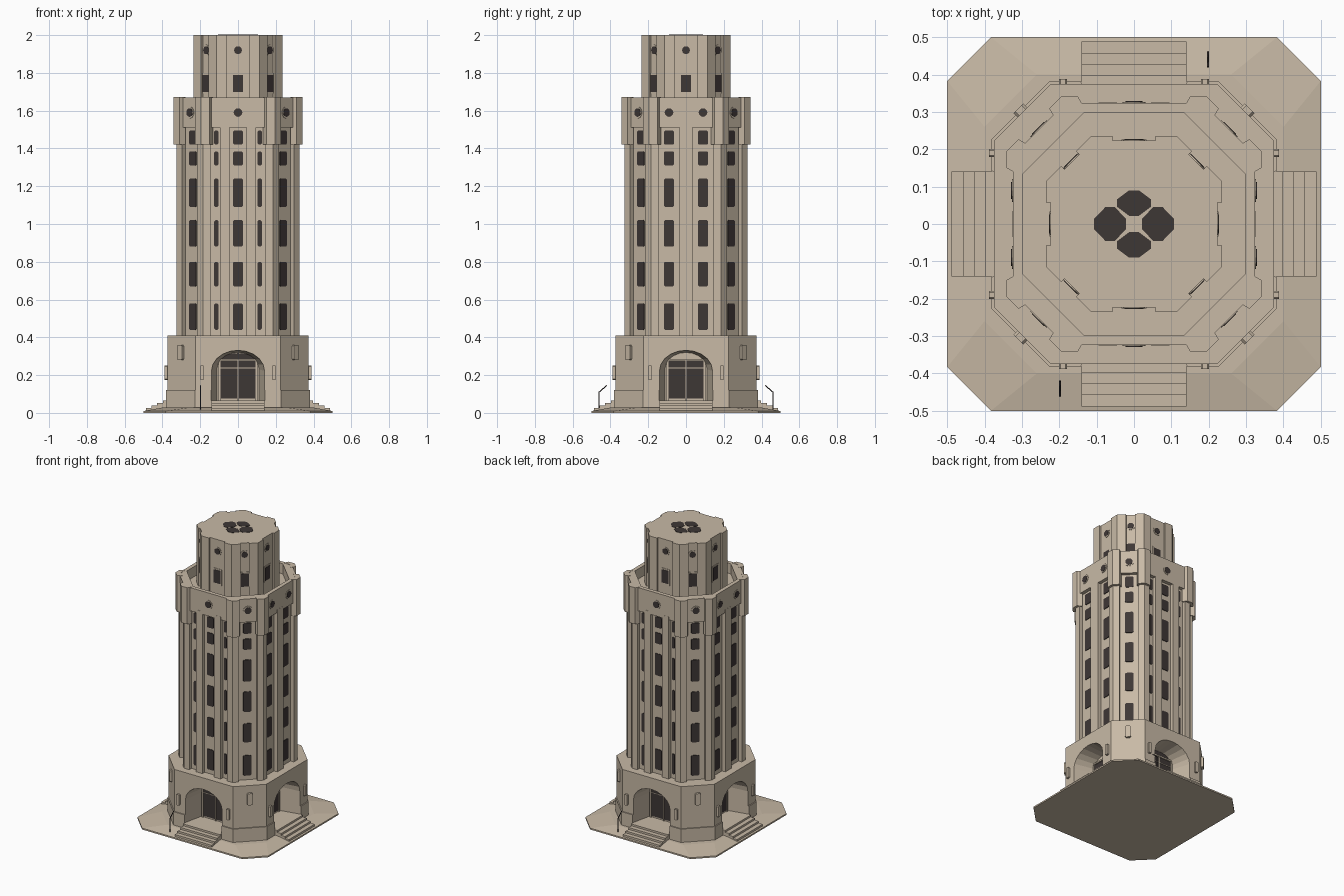
import bpy, bmesh, math
from mathutils import Vector

if "Cube" in bpy.data.objects:
    bpy.data.objects.remove(bpy.data.objects["Cube"])


def material(name, rgb):
    m = bpy.data.materials.new(name)
    m.diffuse_color = (*rgb, 1)
    m.use_nodes = True
    m.node_tree.nodes["Principled BSDF"].inputs["Base Color"].default_value = m.diffuse_color
    return m


STONE = material("warm_stone", (0.58, 0.49, 0.38))
DARK = material("dark_glass", (0.048, 0.038, 0.036))


def finish(name, bm, mat):
    bmesh.ops.recalc_face_normals(bm, faces=bm.faces)
    me = bpy.data.meshes.new(name)
    bm.to_mesh(me)
    bm.free()
    me.materials.append(mat)
    ob = bpy.data.objects.new(name, me)
    bpy.context.collection.objects.link(ob)
    return ob


def loft(bm, a, b):
    """Closed solid between two point loops of equal length."""
    va, vb = [bm.verts.new(p) for p in a], [bm.verts.new(p) for p in b]
    n = len(va)
    for i in range(n):
        j = (i + 1) % n
        bm.faces.new((va[i], va[j], vb[j], vb[i]))
    bm.faces.new(va[::-1])
    bm.faces.new(vb)


def prism(bm, outline, z0, z1):
    loft(bm, [(x, y, z0) for x, y in outline], [(x, y, z1) for x, y in outline])


def octagon(a, c):
    """a = distance of the square sides, c = half length of those sides."""
    return [(c, -a), (a, -c), (a, c), (c, a), (-c, a), (-a, c), (-a, -c), (-c, -a)]


def piered(outline, w, d):
    """Octagon whose edges are set back by d between corner piers of width w."""
    out = []
    for i, p in enumerate(outline):
        p, q = Vector(p), Vector(outline[(i + 1) % len(outline)])
        u = (q - p).normalized()
        n = Vector((u.y, -u.x)) * d
        out += [p, p + u * w, p + u * w - n, q - u * w - n, q - u * w]
    return [tuple(v) for v in out]


def on_face(k, r, t, z):
    """Point on wall k (0 = front, 45 degree steps), distance r, sideways t."""
    a = k * math.pi / 4
    return (r * math.sin(a) + t * math.cos(a), -r * math.cos(a) + t * math.sin(a), z)


def slab(bm, k, shape, r0, r1):
    loft(bm, [on_face(k, r0, t, z) for t, z in shape], [on_face(k, r1, t, z) for t, z in shape])


def rect(t, z0, z1, hw, cut=0.0):
    if not cut:
        return [(t - hw, z0), (t + hw, z0), (t + hw, z1), (t - hw, z1)]
    c = cut
    return [(t - hw + c, z0), (t + hw - c, z0), (t + hw, z0 + c), (t + hw, z1 - c),
            (t + hw - c, z1), (t - hw + c, z1), (t - hw, z1 - c), (t - hw, z0 + c)]


def disc(t, z, r):
    return [(t + r * math.cos(i * math.pi / 6), z + r * math.sin(i * math.pi / 6)) for i in range(12)]


def arch(hw, z0, spring, top):
    arc = [(hw * math.cos(i * math.pi / 10), spring + (top - spring) * math.sin(i * math.pi / 10))
           for i in range(11)]
    return [(-hw, z0), (hw, z0)] + arc


# ground plate, sloping gently up to the building
bm = bmesh.new()
rim = octagon(0.5, 0.383)
prism(bm, rim, 0, 0.01)
loft(bm, [(x, y, 0.01) for x, y in rim], [(x, y, 0.028) for x, y in octagon(0.4, 0.26)])
finish("ground_plate", bm, STONE)

# entrance block with four splayed arched porches
bm = bmesh.new()
for k in (0, 2, 4, 6):
    loft(bm, [on_face(k, 0.24, t, z) for t, z in arch(0.112, 0.065, 0.23, 0.32)],
         [on_face(k, 0.42, t, z) for t, z in arch(0.15, 0.065, 0.22, 0.335)])
cutter = finish("porch_cutter", bm, STONE)
cutter.hide_render = True
for name, a, c, z0, z1 in (("entrance_block", 0.374, 0.224, 0.0, 0.41),
                           ("plinth", 0.381, 0.227, 0.0, 0.12)):
    bm = bmesh.new()
    if name == "plinth":  # a thin band wrapped round the block
        outer, inner = octagon(a, c), octagon(0.365, 0.22)
        for i in range(8):
            j = (i + 1) % 8
            prism(bm, [outer[i], outer[j], inner[j], inner[i]], z0, z1)
        bmesh.ops.remove_doubles(bm, verts=bm.verts, dist=1e-5)
        inside = [f for f in bm.faces if all(len(e.link_faces) > 2 for e in f.edges)]
        seen = [f for f in bm.faces if abs(f.normal.z) < 0.1
                and {round(v.co.z, 3) for v in f.verts} == {z0, z1}
                and len({round(v.co.xy.length, 3) for v in f.verts}) > 1]
        bmesh.ops.delete(bm, geom=list(set(inside + seen)), context='FACES')
    else:
        prism(bm, octagon(a, c), z0, z1)
    ob = finish(name, bm, STONE)
    mod = ob.modifiers.new("porches", 'BOOLEAN')
    mod.operation, mod.solver, mod.object = 'DIFFERENCE', 'EXACT', cutter
    deps = bpy.context.evaluated_depsgraph_get()
    cut_mesh = bpy.data.meshes.new_from_object(ob.evaluated_get(deps))
    ob.modifiers.clear()
    ob.data = cut_mesh
bpy.data.objects.remove(cutter)

# steps before each porch, and wall lamps
bm = bmesh.new()
for k in (0, 2, 4, 6):
    for i in range(4):
        slab(bm, k, rect(0, 0.005, 0.026 + 0.013 * i, 0.14), 0.36, 0.488 - 0.03 * i)
finish("porch_steps", bm, STONE)
bm = bmesh.new()
for k in range(8):
    if k % 2:
        slab(bm, k, rect(0, 0.28, 0.36, 0.018, 0.006), 0.41, 0.438)
    else:
        for s in (-1, 1):
            slab(bm, k, rect(0.19 * s, 0.175, 0.25, 0.011, 0.004), 0.36, 0.388)
finish("wall_lamps", bm, STONE)

# doors with stone frames
doors, frames = bmesh.new(), bmesh.new()
for k in (0, 2, 4, 6):
    slab(doors, k, rect(0, 0.075, 0.275, 0.094), 0.235, 0.244)
    if k % 4 == 0:
        slab(doors, k, arch(0.088, 0.285, 0.288, 0.316), 0.235, 0.244)
    for t in (-0.098, 0, 0.098):
        slab(frames, k, rect(t, 0.065, 0.28, 0.003 if t == 0 else 0.006), 0.235, 0.249)
    slab(frames, k, rect(0, 0.275, 0.285, 0.104), 0.235, 0.252)
    slab(frames, k, rect(0, 0.235, 0.239, 0.094), 0.235, 0.247)
finish("doors", doors, DARK)
finish("door_frames", frames, STONE)

# main shaft with corner piers and intermediate piers
SHAFT = octagon(0.325, 0.185)
bm = bmesh.new()
prism(bm, piered(SHAFT, 0.04, 0.025), 0.40, 1.52)
finish("shaft", bm, STONE)
bm = bmesh.new()
for k in (0, 4):
    for s in (-1, 1):
        slab(bm, k, rect(0.07 * s, 0.40, 1.53, 0.025), 0.28, 0.325)
for k in (2, 6):
    slab(bm, k, rect(0, 0.40, 1.53, 0.035), 0.28, 0.325)
finish("shaft_piers", bm, STONE)

# crown band, parapet and corner blocks
bm = bmesh.new()
prism(bm, octagon(0.324, 0.184), 1.51, 1.60)
finish("crown_band", bm, STONE)
bm = bmesh.new()
outer, inner = octagon(0.324, 0.184), octagon(0.297, 0.135)
rings = [[bm.verts.new((x, y, z)) for x, y in o]
         for o, z in ((outer, 1.59), (outer, 1.67), (inner, 1.67), (inner, 1.59))]
for a, b in zip(rings, rings[1:] + rings[:1]):
    for i in range(8):
        j = (i + 1) % 8
        bm.faces.new((a[i], a[j], b[j], b[i]))
finish("parapet", bm, STONE)
bm = bmesh.new()
big = [Vector(p) for p in octagon(0.341, 0.195)]
for i, p in enumerate(big):
    u = (big[i - 1] - p).normalized() * 0.045
    v = (big[(i + 1) % 8] - p).normalized() * 0.045
    back = -p.normalized() * 0.035
    prism(bm, [p + u, p, p + v, p + v + back, p + back, p + u + back], 1.42, 1.672)
finish("crown_corner_blocks", bm, STONE)

# upper turret
bm = bmesh.new()
prism(bm, piered(octagon(0.235, 0.115), 0.057, 0.012), 1.58, 2.0)
finish("turret", bm, STONE)

# windows of shaft, crown and turret
ROWS = [(0.44, 0.58), (0.67, 0.80), (0.88, 1.02), (1.09, 1.24), (1.31, 1.385), (1.42, 1.495)]
glass, surrounds = bmesh.new(), bmesh.new()
for k in range(8):
    diag = k % 2
    wall = 0.3356 if diag else 0.300
    band = 0.3592 if diag else 0.324
    top = 0.2355 if diag else 0.223
    columns = [(-0.09, 0.027), (0.09, 0.027)] if k in (2, 6) else [(0, 0.026)]
    for t, hw in columns + ([(-0.115, 0.011), (0.115, 0.011)] if k in (0, 4) else []):
        for z0, z1 in ROWS:
            slab(glass, k, rect(t, z0, z1, hw, 0.006), wall - 0.004, wall + 0.004)
    for t, hw in columns:
        slab(surrounds, k, disc(t, 1.59, 0.031), band - 0.004, band + 0.003)
        slab(glass, k, disc(t, 1.59, 0.023), band - 0.004, band + 0.005)
    slab(surrounds, k, rect(0, 1.69, 1.80, 0.034), top - 0.004, top + 0.003)
    slab(glass, k, rect(0, 1.70, 1.79, 0.026), top - 0.004, top + 0.005)
    slab(surrounds, k, disc(0, 1.92, 0.029), top - 0.004, top + 0.003)
    slab(glass, k, disc(0, 1.92, 0.021), top - 0.004, top + 0.005)
finish("windows", glass, DARK)
finish("window_surrounds", surrounds, STONE)

# four dark rooflights on the turret
bm = bmesh.new()
for x, y in ((0.064, 0), (-0.064, 0), (0, 0.056), (0, -0.056)):
    hx, hy = (0.043, 0.045) if x else (0.045, 0.034)
    prism(bm, [(x + hx * a, y + hy * b) for a, b in
               ((1, -0.3), (1, 0.3), (0.3, 1), (-0.3, 1), (-1, 0.3), (-1, -0.3), (-0.3, -1), (0.3, -1))],
          1.996, 2.002)
finish("rooflights", bm, DARK)

# two small handrails
for name, s in (("front_handrail", -1), ("back_handrail", 1)):
    cu = bpy.data.curves.new(name, 'CURVE')
    cu.dimensions, cu.bevel_depth, cu.bevel_resolution = '3D', 0.003, 0
    sp = cu.splines.new('POLY')
    sp.points.add(2)
    for pt, (y, z) in zip(sp.points, ((0.46, 0.01), (0.46, 0.11), (0.42, 0.145))):
        pt.co = (0.198 * s, y * s, z, 1)
    cu.materials.append(DARK)
    bpy.context.collection.objects.link(bpy.data.objects.new(name, cu))
